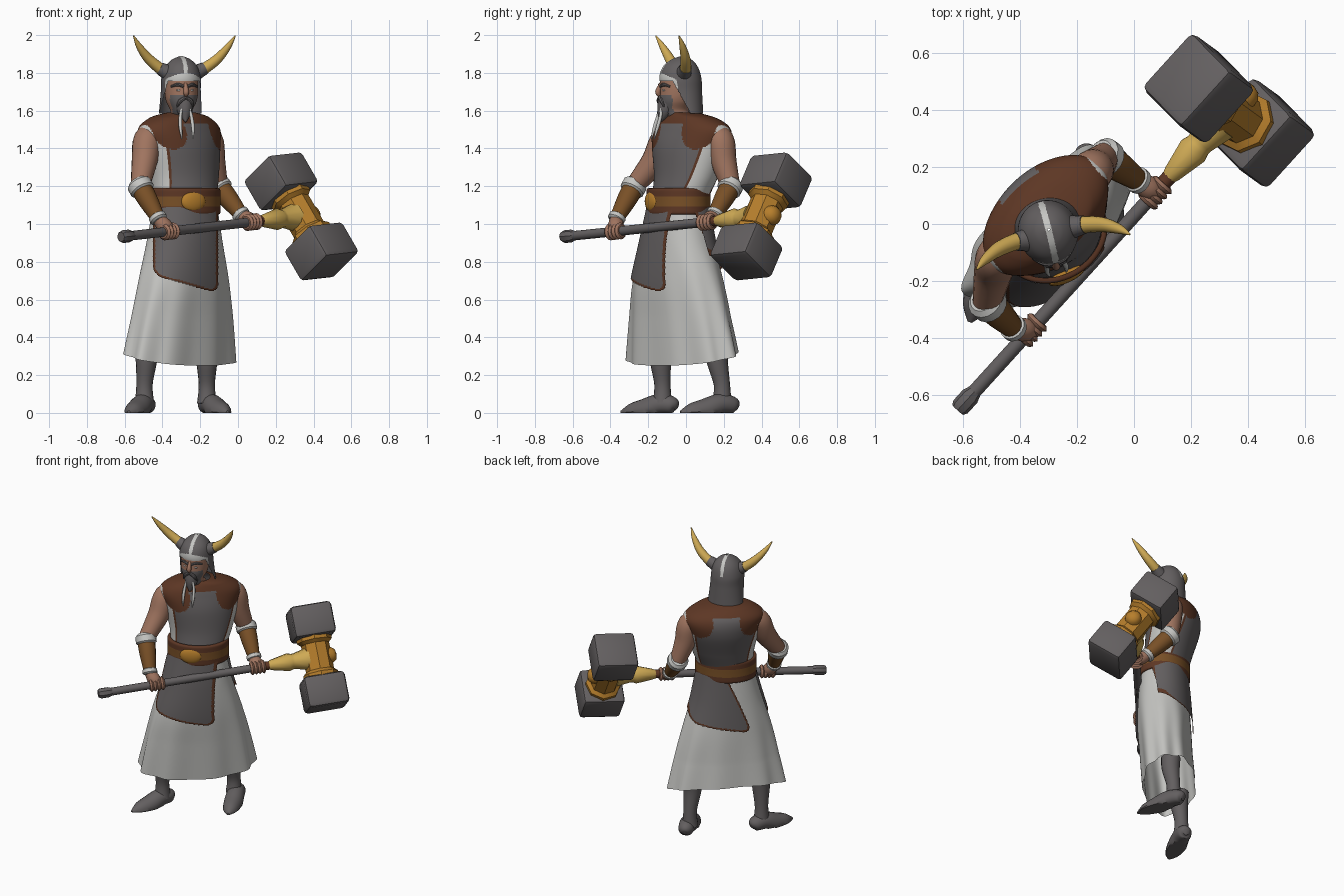
import bpy, bmesh, math
from mathutils import Vector, Matrix

if "Cube" in bpy.data.objects:
    bpy.data.objects.remove(bpy.data.objects["Cube"])


def material(name, rgb):
    m = bpy.data.materials.new(name)
    m.diffuse_color = (*rgb, 1)
    m.use_nodes = True
    m.node_tree.nodes["Principled BSDF"].inputs["Base Color"].default_value = m.diffuse_color
    return m


GREY = material("dark grey", (.125, .115, .117))
WHITE = material("off white", (.56, .56, .54))
BROWN = material("dark brown", (.11, .038, .018))
TAN = material("leather tan", (.19, .08, .02))
SKIN = material("skin", (.35, .175, .115))
GOLD = material("gold", (.47, .21, .025))
HORN = material("pale gold", (.62, .40, .09))


def finish(name, bm, mats):
    me = bpy.data.meshes.new(name)
    bm.to_mesh(me)
    bm.free()
    for m in mats:
        me.materials.append(m)
    ob = bpy.data.objects.new(name, me)
    bpy.context.collection.objects.link(ob)
    return ob


def spline(pts, m):
    """Catmull-Rom through tuples of any width, m steps per span."""
    out = []
    for i in range(len(pts) - 1):
        p = [pts[max(i - 1, 0)], pts[i], pts[i + 1], pts[min(i + 2, len(pts) - 1)]]
        for k in range(m):
            t = k / m
            out.append(tuple(.5 * (2 * b + (c - a) * t + (2 * a - 5 * b + 4 * c - d) * t * t
                                   + (3 * b - a - 3 * c + d) * t ** 3) for a, b, c, d in zip(*p)))
    return out + [tuple(pts[-1])]


def tube(name, pts, mat, sides=16, m=5, floor=False):
    """Round sweep through (x, y, z, radius) points."""
    pts = spline(pts, m)
    P = [Vector(p[:3]) for p in pts]
    axis = P[-1] - P[0]
    ref = min((Vector((1, 0, 0)), Vector((0, 1, 0)), Vector((0, 0, 1))), key=lambda v: abs(v.dot(axis)))
    bm, rings = bmesh.new(), []
    for i, p in enumerate(P):
        t = (P[min(i + 1, len(P) - 1)] - P[max(i - 1, 0)]).normalized()
        u = (ref - t * ref.dot(t)).normalized()
        w = t.cross(u)
        ring = []
        for j in range(sides):
            a = 2 * math.pi * j / sides
            q = p + (u * math.cos(a) + w * math.sin(a)) * max(pts[i][3], .001)
            if floor:
                q.z = max(q.z, 0)
            ring.append(bm.verts.new(q))
        rings.append(ring)
    for lo, hi in zip(rings, rings[1:]):
        for j in range(sides):
            k = (j + 1) % sides
            bm.faces.new((lo[j], lo[k], hi[k], hi[j]))
    bm.faces.new(rings[0][::-1])
    bm.faces.new(rings[-1])
    return finish(name, bm, [mat])


def loft(name, secs, mats, rule, n=112, m=10, power=2.0, grow=0, hem=0):
    """Stack of turned ellipses (z, cx, cy, a, b, yaw), bottom up; rule picks face colour or None."""
    bm, rings = bmesh.new(), []
    for z, cx, cy, a, b, yaw in spline(secs, m):
        c, s = math.cos(math.radians(yaw)), math.sin(math.radians(yaw))
        ring = []
        for j in range(n):
            th = 2 * math.pi * (j + .5) / n
            e = 2 / power
            k = 1 + hem * .06 * math.cos(9 * th) * max(0, .9 - z)
            lat = (a + grow) * k * math.copysign(abs(math.cos(th)) ** e, math.cos(th))
            dep = (b + grow) * k * math.copysign(abs(math.sin(th)) ** e, math.sin(th))
            dz = hem * max(0, .5 - z) / .225 * (.02 - .045 * math.sin(th))
            v = bm.verts.new((cx + lat * c + dep * s, cy + lat * s - dep * c, z + dz))
            ring.append((v, lat, dep, lat / (a + grow)))
        rings.append(ring)
    for lo, hi in zip(rings, rings[1:]):
        for j in range(n):
            k = (j + 1) % n
            q = (lo[k], lo[j], hi[j], hi[k])
            mid = sum((r[0].co for r in q), Vector()) / 4
            idx = rule(*(sum(r[i] for r in q) / 4 for i in (1, 2, 3)), mid)
            if idx is not None:
                bm.faces.new([r[0] for r in q]).material_index = idx
    bmesh.ops.delete(bm, geom=[v for v in bm.verts if not v.link_faces], context='VERTS')
    return finish(name, bm, mats)


def ball(name, loc, size, mat, yaw=0):
    bm = bmesh.new()
    bmesh.ops.create_uvsphere(bm, u_segments=20, v_segments=12, radius=1)
    bm.transform(Matrix.Translation(loc) @ Matrix.Rotation(math.radians(yaw), 4, 'Z') @ Matrix.Diagonal((*size, 1)))
    return finish(name, bm, [mat])


# Tunic: grey front and back panels, brown trim and shoulder leather, white sides
def tunic_rule(lat, dep, u, p):
    if p.z > 1.53 or ((abs(lat) - .165) / .08) ** 2 + ((p.z - 1.50) / .105) ** 2 < 1:
        return 2
    return 0 if abs(u) < .77 else 2 if abs(u) < .815 else 1


loft("tunic", [(1.04, -.28, -.04, .175, .14, 30), (1.12, -.28, -.035, .175, .14, 30),
               (1.25, -.285, 0, .20, .15, 37), (1.40, -.302, .024, .238, .168, 43),
               (1.50, -.312, .03, .258, .155, 42), (1.56, -.308, .015, .185, .12, 38),
               (1.59, -.30, -.01, .075, .075, 20)], [GREY, WHITE, BROWN], tunic_rule, n=160, m=18)

# Skirt
SKIRT = [(.275, -.305, -.017, .372, .162, 45), (.5, -.295, -.03, .33, .165, 45),
         (.7, -.288, -.042, .282, .168, 45), (.9, -.283, -.045, .22, .158, 40), (1.09, -.28, -.04, .175, .14, 32)]
loft("skirt", SKIRT, [WHITE], lambda lat, dep, u, p: 0, power=2.2, hem=1)


# Apron flaps: signed distance inside the flap decides cloth, trim or nothing
def apron_rule(lat, dep, u, p):
    if dep > 0:
        side, low = min(p.x + .45, -.105 - p.x), p.z - (.64 - .28 * (p.x + .13))
    else:
        side, low = min(lat + .125 - .3 * (p.z - .72), .255 - lat), p.z - (.73 + .18 * lat)
    d = min(side, low)
    if side < .05 and low < .05:
        d = .05 - math.hypot(.05 - side, .05 - low)
    return None if d < 0 else 1 if d < .012 else 0


loft("apron", SKIRT[1:], [GREY, BROWN], apron_rule, n=320, m=40, power=2.2, grow=.014)

# Belt and buckle
loft("belt", [(z, -.28, -.04, .175 + g, .14 + g, 30) for z, g in
              ((1.05, 0), (1.055, .018), (1.085, .02), (1.12, .02), (1.155, .02), (1.185, .018), (1.19, 0))],
     [BROWN, TAN], lambda lat, dep, u, p: 1 if 1.095 < p.z < 1.148 else 0, n=64, m=4)
ball("buckle", (-.236, -.182, 1.12), (.07, .024, .055), GOLD, 25)


# Head with beard
def face(lat, dep, z):
    c, s = math.cos(math.radians(14)), math.sin(math.radians(14))
    return (-.3 + lat * c + dep * s, -.045 + lat * s - dep * c, z)


loft("head", [(1.5, -.30, -.01, .06, .06, 14), (1.56, -.30, -.025, .062, .07, 14), (1.6, -.30, -.055, .058, .07, 14),
              (1.65, -.30, -.05, .08, .09, 14), (1.7, -.30, -.045, .088, .095, 14), (1.79, -.30, -.04, .088, .095, 14)],
     [SKIN, GREY], lambda lat, dep, u, p: 1 if 1.575 < p.z < 1.682 and dep > .025 + .3 * (p.z - 1.6) else 0, n=64)
tube("nose", [(*face(0, .09, 1.745), .008), (*face(0, .107, 1.70), .015), (*face(0, .098, 1.68), .01)], SKIN, 10)
tube("beard_tip", [(*face(0, .055, 1.65), .05), (*face(0, .075, 1.59), .036), (*face(0, .095, 1.54), .004)], GREY)
for side in (-1, 1):
    tube("moustache", [(*face(.004 * side, .1, 1.668), .009), (*face(.03 * side, .095, 1.65), .011),
                       (*face(.045 * side, .085, 1.62), .004)], GREY, 8)
    tube("beard_braid", [(*face(.02 * side, .095, 1.615), .006), (*face(.03 * side, .10, 1.57), .009),
                         (*face(.034 * side, .118, 1.51), .009), (*face(.03 * side, .135, 1.45), .003)], WHITE, 10)
    tube("eyebrow", [(*face(.012 * side, .096, 1.728), .008), (*face(.04 * side, .086, 1.738), .009),
                     (*face(.072 * side, .06, 1.728), .006)], GREY, 8)
    ball("eye", face(.034 * side, .082, 1.708), (.013, .008, .006), WHITE, 14)


# Helmet with open face, white brow band and crest stripe
def helmet_rule(lat, dep, u, p):
    if p.z < 1.757 and dep > .38 * (p.z - 1.585):
        return None
    if dep > .045 and p.z < 1.763 + .55 * (dep - .045):
        return 1
    return 1 if abs(lat) < .011 and p.z > 1.78 else 0


loft("helmet", [(1.585, -.305, -.005, .115, .095, 14), (1.7, -.303, -.02, .106, .105, 14),
                (1.77, -.302, -.03, .104, .112, 14), (1.83, -.30, -.03, .086, .094, 14),
                (1.87, -.30, -.025, .05, .055, 14), (1.89, -.30, -.02, .004, .004, 14)],
     [GREY, WHITE], helmet_rule, n=160, m=14)
for pts in ([(-.37, -.055, 1.80, .033), (-.415, -.062, 1.825, .030), (-.475, -.088, 1.877, .026),
             (-.523, -.125, 1.94, .017), (-.553, -.16, 1.997, .003)],
            [(-.225, -.012, 1.80, .033), (-.175, -.002, 1.825, .030), (-.108, -.003, 1.875, .026),
             (-.052, -.018, 1.94, .017), (-.014, -.037, 1.997, .003)]):
    tube("horn", pts, HORN)
    tube("horn_socket", [(*pts[0][:3], .042), (*pts[1][:3], .033)], GREY, m=1)

# Hammer axes: H along the handle, A through the two striking blocks
C = Vector((.335, .398, 1.04))
H = Vector((.935, 1.03, .106)).normalized()
A = Vector((-.474, .339, .813))
A = (A - H * A.dot(H)).normalized()
T = A.cross(H)


def rod(name, axis, prof, mat, sides=16):
    return tube(name, [(*(C + axis * s), r) for s, r in prof], mat, sides, m=1)


rod("handle", H, [(-1.36, .025), (-.3, .025)], GREY)
rod("pommel", H, [(-1.425, .026), (-1.41, .034), (-1.36, .034), (-1.335, .025)], GREY, 8)
rod("grip", H, [(-.43, .027), (-.31, .027)], BROWN)
rod("hammer_collar", H, [(-.32, .026), (-.30, .034), (-.19, .058), (-.165, .05), (-.15, .05), (-.06, .075)], HORN, 10)
rod("hammer_core", A, [(-.14, .112), (-.105, .112), (-.085, .09), (.085, .09), (.105, .112), (.14, .112)], GOLD, 8)
rod("hammer_knob", H, [(.05, .055), (.095, .05), (.115, .034), (.122, .01)], GOLD)
for side in (-1, 1):
    bm = bmesh.new()
    bmesh.ops.create_cube(bm, size=2)
    frame = Matrix((H * .134, T * .124, A * .102)).transposed().to_4x4()
    bm.transform(Matrix.Translation(C + A * .228 * side) @ frame)
    bmesh.ops.bevel(bm, geom=bm.edges[:], offset=.025, segments=2, profile=.5, affect='EDGES')
    finish("hammer_block", bm, [GREY])

# Arms: upper arm, sleeve edge, bracer with pale cuffs, hand gripping the handle
ARMS = [([(-.43, -.05, 1.48, .06), (-.478, -.112, 1.445, .075), (-.495, -.17, 1.33, .068), (-.518, -.275, 1.2, .05)],
         Vector((-.42, -.37, 1.025)), -1.045),
        ([(-.21, .12, 1.48, .06), (-.155, .178, 1.445, .075), (-.135, .2, 1.33, .068), (-.103, .237, 1.2, .05)],
         Vector((.02, .15, 1.045)), -.39)]
for pts, wrist, grip in ARMS:
    tube("upper_arm", pts, SKIN, 20)
    a, b = Vector(pts[0][:3]), Vector(pts[1][:3])
    tube("sleeve_edge", [(*a.lerp(b, .1), .088), (*a.lerp(b, .6), .085)], WHITE, 20, m=1)
    elbow = Vector(pts[3][:3])
    tube("bracer", [(*elbow, .056), (*elbow.lerp(wrist, .4), .053), (*wrist, .037)], TAN)
    tube("elbow_cuff", [(*elbow.lerp(wrist, f), r) for f, r in ((-.14, .05), (-.06, .066), (.12, .066), (.18, .05))], WHITE, m=1)
    tube("wrist_cuff", [(*elbow.lerp(wrist, f), r) for f, r in ((.88, .036), (.91, .047), (1.01, .047), (1.05, .036))], WHITE, m=1)
    mid = C + H * grip
    tube("palm", [(*wrist, .034), (*wrist.lerp(mid, .6), .042), (*(mid + (mid - wrist) * .25), .03)], SKIN)
    for i in range(4):
        s = mid + H * (.024 * (i - 1.5))
        tube("finger", [(*(s - H * .012), .034), (*s, .045), (*(s + H * .012), .034)], SKIN, m=2)

# Legs and boots
for hip, ankle, heel, toe in (((-.485, -.135), (-.495, -.125), (-.475, -.06), (-.578, -.345)),
                              ((-.165, .165), (-.165, .19), (-.175, .26), (-.055, -.03))):
    tube("leg", [(*hip, .36, .062), (*hip, .28, .057), (*ankle, .15, .043), (*ankle, .05, .052)], GREY)
    h, t = Vector(heel), Vector(toe)
    tube("boot", [(*h.lerp(t, f), z, r) for f, z, r in
                  ((-.04, .03, .02), (.04, .04, .046), (.28, .045, .056), (.55, .015, .06), (.82, .004, .045), (1, .004, .008))],
         GREY, floor=True)

# Smooth shading with sharp edges kept
bpy.ops.object.select_all(action='SELECT')
bpy.context.view_layer.objects.active = bpy.context.selected_objects[0]
bpy.ops.object.shade_smooth_by_angle(angle=math.radians(38))
